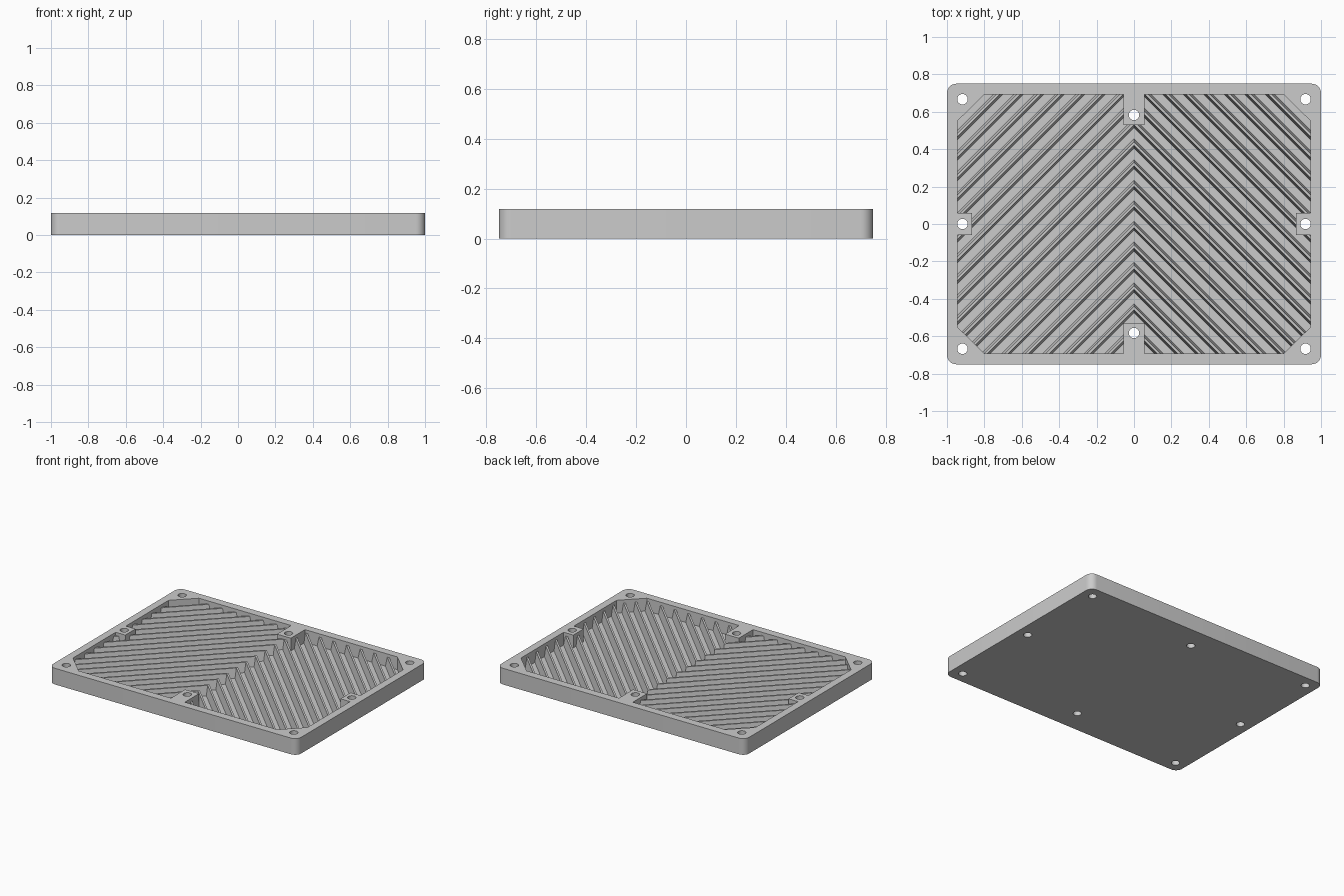
import bpy, bmesh
from math import sin, cos, pi

cube = bpy.data.objects.get("Cube")
if cube:
    bpy.data.objects.remove(cube, do_unlink=True)

HEIGHT, FLOOR, RIB_TOP = 0.118, 0.025, 0.095
PITCH = 0.11

grey = bpy.data.materials.new("plain_grey")
grey.use_nodes = True
grey.diffuse_color = (0.6, 0.6, 0.6, 1)
grey.node_tree.nodes["Principled BSDF"].inputs["Base Color"].default_value = (0.6, 0.6, 0.6, 1)


def make_object(name, bm):
    bmesh.ops.recalc_face_normals(bm, faces=bm.faces)
    mesh = bpy.data.meshes.new(name)
    bm.to_mesh(mesh)
    bm.free()
    mesh.materials.append(grey)
    obj = bpy.data.objects.new(name, mesh)
    bpy.context.collection.objects.link(obj)
    return obj


def add_prism(bm, outline, z0, z1):
    low = [bm.verts.new((x, y, z0)) for x, y in outline]
    high = [bm.verts.new((x, y, z1)) for x, y in outline]
    bm.faces.new(low[::-1])
    bm.faces.new(high)
    for i in range(len(low)):
        j = (i + 1) % len(low)
        bm.faces.new((low[i], low[j], high[j], high[i]))


def prism(name, outline, z0, z1):
    bm = bmesh.new()
    add_prism(bm, outline, z0, z1)
    return make_object(name, bm)


def four_way(quarter):
    """Mirror a quarter outline, running from +x to +y, round both axes."""
    half = quarter + [(-x, y) for x, y in reversed(quarter)]
    return half + [(x, -y) for x, y in reversed(half)]


def circle(cx, cy, r, n=24):
    return [(cx + r * cos(2 * pi * i / n), cy + r * sin(2 * pi * i / n)) for i in range(n)]


def boolean(obj, cutter, operation):
    mod = obj.modifiers.new(operation.lower(), "BOOLEAN")
    mod.operation, mod.object, mod.solver = operation, cutter, "EXACT"
    bpy.ops.object.select_all(action="DESELECT")
    obj.select_set(True)
    bpy.context.view_layer.objects.active = obj
    bpy.ops.object.modifier_apply(modifier=mod.name)
    bpy.data.objects.remove(cutter, do_unlink=True)


# Rounded tray block
R = 0.05
corner = [(1 - R + R * cos(a), 0.75 - R + R * sin(a)) for a in [i * pi / 16 for i in range(9)]]
tray = prism("tray", four_way(corner), 0, HEIGHT)

# Pocket with clipped corners, leaving a screw post in the middle of each wall
pocket = four_way([(0.867, 0.059), (0.945, 0.059), (0.945, 0.55),
                   (0.80, 0.692), (0.056, 0.692), (0.056, 0.528)])
boolean(tray, prism("pocket_cutter", pocket, FLOOR, HEIGHT + 0.1), "DIFFERENCE")

# Screw holes through the corners and posts
bm = bmesh.new()
centres = [(sx * 0.917, sy * 0.667) for sx in (-1, 1) for sy in (-1, 1)]
centres += [(0, 0.583), (0, -0.583), (0.917, 0), (-0.917, 0)]
for cx, cy in centres:
    add_prism(bm, circle(cx, cy, 0.028), -0.1, HEIGHT + 0.1)
boolean(tray, make_object("hole_cutter", bm), "DIFFERENCE")

# Tapered chevron ribs, trimmed to the pocket
bm = bmesh.new()
profile = [(-0.027, FLOOR - 0.01), (0.027, FLOOR - 0.01), (0.009, RIB_TOP), (-0.009, RIB_TOP)]
for k in range(-8, 15):
    apex = 0.10 + k * PITCH
    rings = [[bm.verts.new((x, apex - abs(x) + dy, z)) for dy, z in profile] for x in (-1, 0, 1)]
    for a, b in zip(rings, rings[1:]):
        for i in range(4):
            j = (i + 1) % 4
            bm.faces.new((a[i], a[j], b[j], b[i]))
    bm.faces.new(rings[0])
    bm.faces.new(rings[-1][::-1])
ribs = make_object("chevron_ribs", bm)
boolean(ribs, prism("rib_trimmer", pocket, FLOOR - 0.005, HEIGHT), "INTERSECT")

# Smooth the rounded corners and hole walls, keeping edges sharp
bpy.ops.object.select_all(action="DESELECT")
tray.select_set(True)
bpy.context.view_layer.objects.active = tray
bpy.ops.object.shade_smooth_by_angle(angle=pi / 6)
